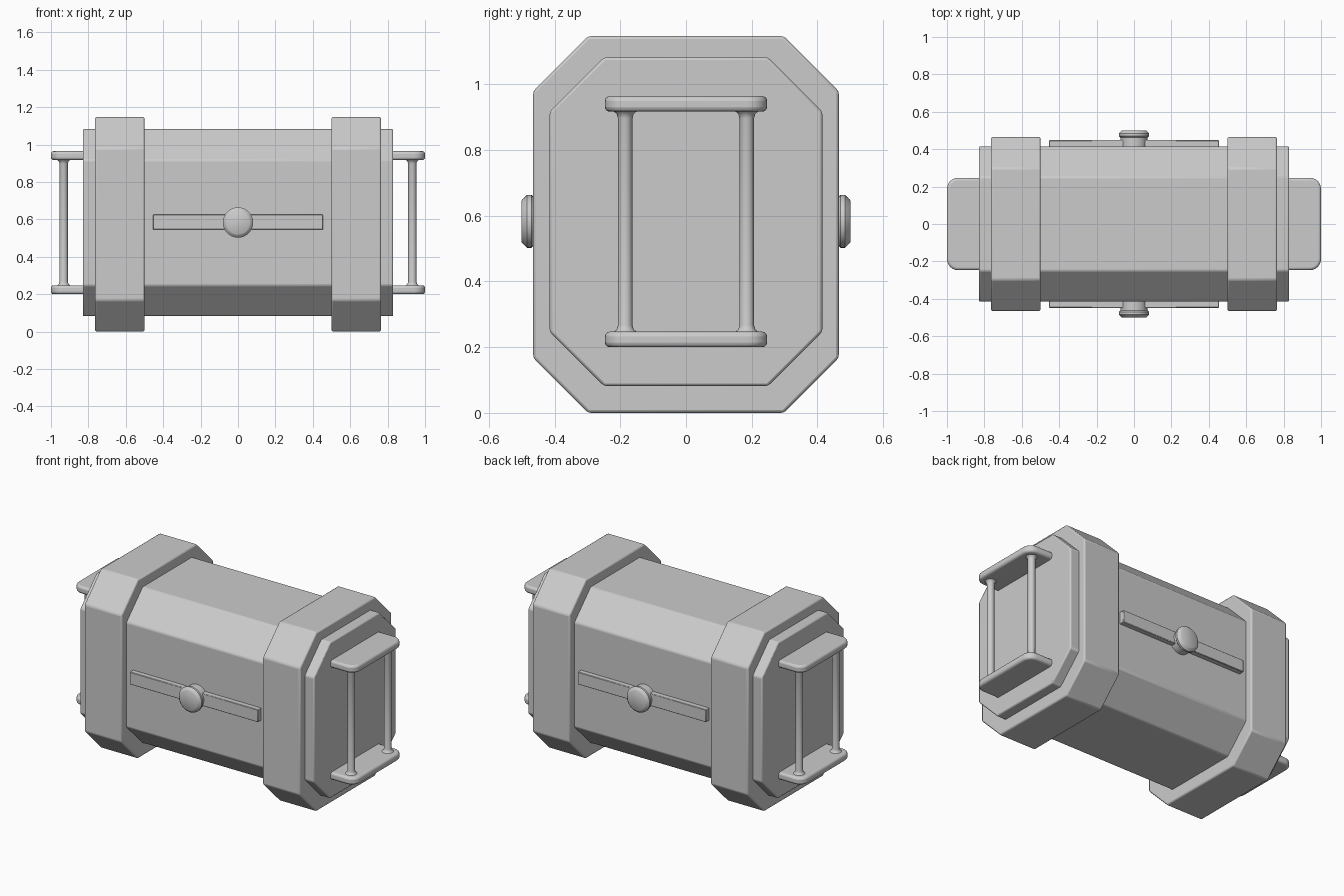
import bpy, bmesh, math
from mathutils import Matrix

if "Cube" in bpy.data.objects:
    bpy.data.objects.remove(bpy.data.objects["Cube"])


def finish(bm, name, bevel=0.0, segments=2, angle=30):
    bmesh.ops.recalc_face_normals(bm, faces=bm.faces)
    me = bpy.data.meshes.new(name)
    bm.to_mesh(me)
    bm.free()
    ob = bpy.data.objects.new(name, me)
    bpy.context.collection.objects.link(ob)
    bpy.ops.object.select_all(action='DESELECT')
    ob.select_set(True)
    bpy.context.view_layer.objects.active = ob
    if bevel:
        m = ob.modifiers.new("edge_bevel", 'BEVEL')
        m.width, m.segments = bevel, segments
        m.limit_method, m.angle_limit = 'ANGLE', math.radians(angle)
    bpy.ops.object.shade_smooth_by_angle(angle=math.radians(35))
    return ob


def prism(points, offset):
    """Extrude a closed outline of 3D points along the offset vector."""
    bm = bmesh.new()
    face = bm.faces.new([bm.verts.new(p) for p in points])
    res = bmesh.ops.extrude_face_region(bm, geom=[face], use_keep_orig=True)
    verts = [v for v in res["geom"] if isinstance(v, bmesh.types.BMVert)]
    bmesh.ops.translate(bm, verts=verts, vec=offset)
    return bm


def octagon(x, hy, fy, z0, z1, zs0, zs1):
    return [(x, fy, z0), (x, hy, zs0), (x, hy, zs1), (x, fy, z1),
            (x, -fy, z1), (x, -hy, zs1), (x, -hy, zs0), (x, -fy, z0)]


def lathe(profile, matrix, sides=32):
    """Solid of revolution from (radius, height) pairs, then placed by matrix."""
    bm = bmesh.new()
    rings = [[bm.verts.new((r * math.cos(2 * math.pi * i / sides),
                            r * math.sin(2 * math.pi * i / sides), h))
              for i in range(sides)] for r, h in profile]
    for a, b in zip(rings, rings[1:]):
        for i in range(sides):
            j = (i + 1) % sides
            bm.faces.new((a[i], a[j], b[j], b[i]))
    bm.faces.new(rings[0])
    bm.faces.new(rings[-1])
    bm.transform(matrix)
    return bm


# Main octagonal body
finish(prism(octagon(-0.83, 0.415, 0.25, 0.085, 1.085, 0.25, 0.92), (1.66, 0, 0)),
       "crate_body", 0.008, 2)

for side, s in (("right", 1), ("left", -1)):
    # Thick band around each end
    finish(prism(octagon(s * 0.5, 0.465, 0.298, 0.003, 1.15, 0.17, 0.983), (s * 0.265, 0, 0)),
           side + "_band", 0.009, 2)

    # Handle plates with rounded outer corners
    r = 0.06
    outline = [(0.80, -0.247)]
    for cy, start in ((-0.247 + r, -90), (0.247 - r, 0)):
        for k in range(7):
            a = math.radians(start + 15 * k)
            outline.append((1.0 - r + r * math.cos(a), cy + r * math.sin(a)))
    outline.append((0.80, 0.247))
    for level, z in (("upper", 0.92), ("lower", 0.203)):
        finish(prism([(s * x, y, z) for x, y in outline], (0, 0, 0.047)),
               f"{side}_{level}_handle_plate", 0.014, 3)

    # Upright handle rods, flared where they meet the plates
    rod = [(0.034, 0.24), (0.034, 0.25), (0.026, 0.257), (0.022, 0.27),
           (0.022, 0.90), (0.026, 0.913), (0.034, 0.92), (0.034, 0.93)]
    for end, y in (("front", -0.185), ("back", 0.185)):
        finish(lathe(rod, Matrix.Translation((s * 0.932, y, 0)), 20),
               f"{side}_{end}_handle_rod")

for side, s in (("front", -1), ("back", 1)):
    # Flat latch bar
    bar = [(-0.455, s * 0.40, 0.548), (0.455, s * 0.40, 0.548),
           (0.455, s * 0.40, 0.628), (-0.455, s * 0.40, 0.628)]
    finish(prism(bar, (0, s * 0.048, 0)), side + "_latch_bar", 0.003, 1)

    # Round latch knob with a slightly narrower neck
    knob = [(0.072, 0.40), (0.072, 0.462), (0.081, 0.471), (0.081, 0.484),
            (0.067, 0.498), (0.064, 0.50)]
    place = Matrix.Translation((0, 0, 0.586)) @ Matrix.Rotation(-s * math.pi / 2, 4, 'X')
    finish(lathe(knob, place), side + "_latch_knob")

# Rest the bands exactly on the ground
for ob in bpy.data.objects:
    ob.location.z -= 0.003
